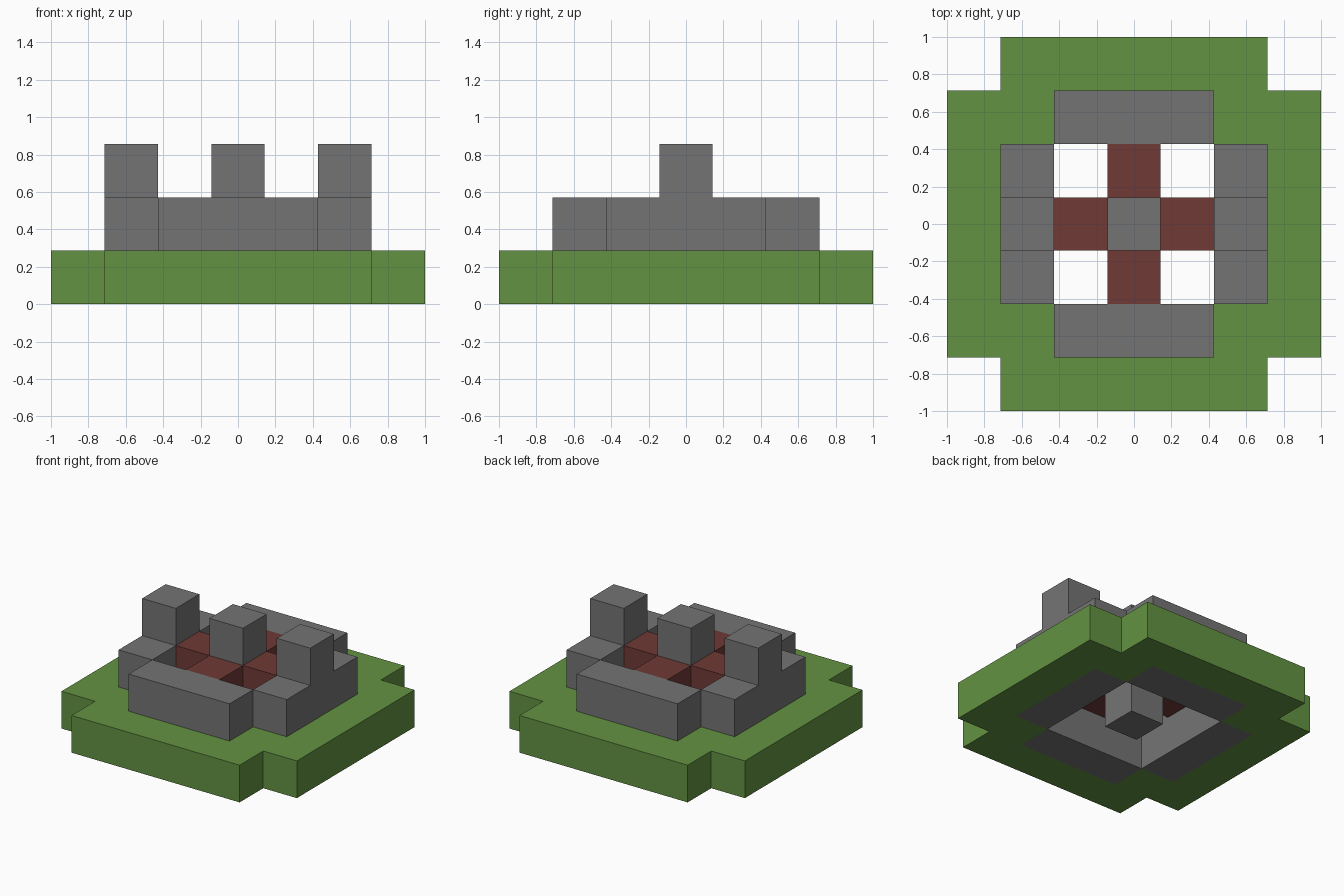
import bpy
import bmesh
from mathutils import Vector

cube = bpy.data.objects.get("Cube")
if cube:
    bpy.data.objects.remove(cube, do_unlink=True)

UNIT = 2 / 7  # edge length of one block


def material(name, rgb):
    mat = bpy.data.materials.new(name)
    mat.use_nodes = True
    color = (*rgb, 1)
    mat.diffuse_color = color
    bsdf = next(n for n in mat.node_tree.nodes if n.type == 'BSDF_PRINCIPLED')
    bsdf.inputs["Base Color"].default_value = color
    return mat


grass_green = material("grass_green", (0.125, 0.29, 0.055))
stone_grey = material("stone_grey", (0.175, 0.175, 0.175))
wood_brown = material("wood_brown", (0.16, 0.042, 0.037))


def block_part(name, cells, mat):
    """Make one closed solid from a set of whole blocks, skinning only its outside."""
    cells = set(cells)
    bm = bmesh.new()
    for cell in cells:
        centre = Vector(cell) + Vector((0, 0, 0.5))
        for axis in range(3):
            for sign in (-1, 1):
                normal = Vector((0, 0, 0))
                normal[axis] = sign
                if tuple(int(c + n) for c, n in zip(cell, normal)) in cells:
                    continue
                u = Vector((0, 0, 0))
                u[(axis + 1) % 3] = 0.5
                v = normal.cross(u)
                mid = centre + normal / 2
                corners = (mid - u - v, mid + u - v, mid + u + v, mid - u + v)
                bm.faces.new([bm.verts.new(c * UNIT) for c in corners])
    bmesh.ops.remove_doubles(bm, verts=bm.verts, dist=0.001)
    mesh = bpy.data.meshes.new(name)
    bm.to_mesh(mesh)
    bm.free()
    mesh.materials.append(mat)
    obj = bpy.data.objects.new(name, mesh)
    bpy.context.collection.objects.link(obj)
    return obj


# Grass base: square with notched corners, cut out for the walls and courtyard
grid = range(-3, 4)
row = (-1, 0, 1)


def is_grass(x, y):
    notch = abs(x) == 3 and abs(y) == 3
    cutout = max(abs(x), abs(y)) < 3 and not (abs(x) == 2 and abs(y) == 2)
    return not notch and not cutout


block_part("grass_base", [(x, y, 0) for x in grid for y in grid if is_grass(x, y)], grass_green)

# Stone walls reaching down through the base; the side walls carry a turret
for side, sign in (("front", -1), ("back", 1)):
    block_part(side + "_wall", [(x, 2 * sign, z) for x in row for z in (0, 1)], stone_grey)
for side, sign in (("right", -1), ("left", 1)):
    wall = [(2 * sign, y, z) for y in row for z in (0, 1)]
    block_part(side + "_wall_with_turret", wall + [(2 * sign, 0, 2)], stone_grey)

# Central pillar
block_part("centre_pillar", [(0, 0, z) for z in range(3)], stone_grey)

# Wooden bridges from the pillar to each wall
for side, x, y in (("front", 0, -1), ("back", 0, 1), ("right", -1, 0), ("left", 1, 0)):
    block_part(side + "_bridge", [(x, y, 1)], wood_brown)
